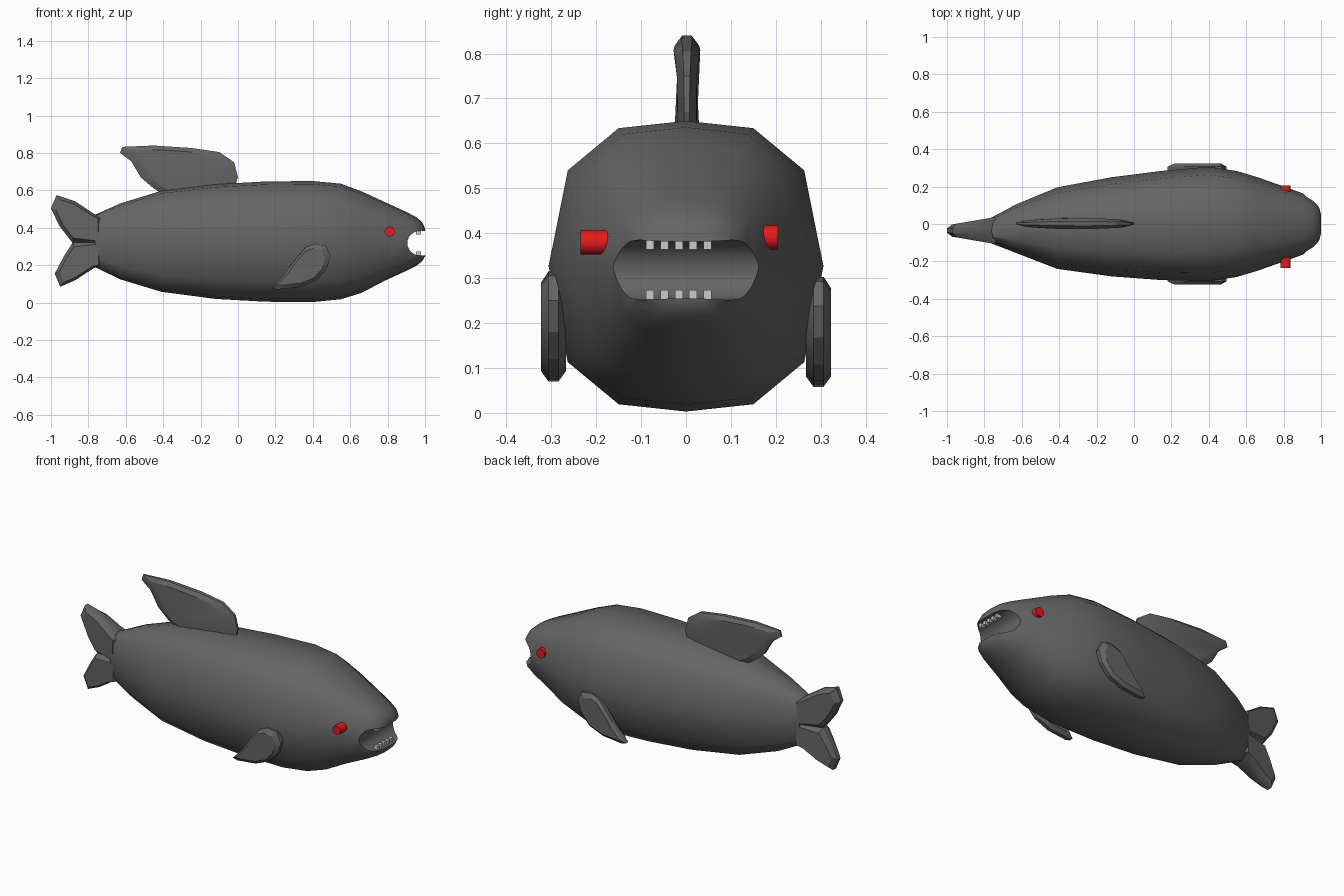
import bpy, bmesh, math
from mathutils import Vector

if "Cube" in bpy.data.objects:
    bpy.data.objects.remove(bpy.data.objects["Cube"])


def material(name, rgb):
    m = bpy.data.materials.new(name)
    m.diffuse_color = (*rgb, 1)
    m.use_nodes = True
    m.node_tree.nodes["Principled BSDF"].inputs["Base Color"].default_value = m.diffuse_color
    return m


GREY = material("dark_grey", (0.13, 0.13, 0.13))
RED = material("red", (0.8, 0.01, 0.01))
WHITE = material("tooth_white", (0.75, 0.75, 0.75))


def finish(name, bm, mat):
    bmesh.ops.recalc_face_normals(bm, faces=bm.faces)
    me = bpy.data.meshes.new(name)
    bm.to_mesh(me)
    bm.free()
    ob = bpy.data.objects.new(name, me)
    bpy.context.collection.objects.link(ob)
    me.materials.append(mat)
    return ob


def select(ob):
    bpy.ops.object.select_all(action='DESELECT')
    ob.select_set(True)
    bpy.context.view_layer.objects.active = ob


def smooth(ob, deg):
    select(ob)
    bpy.ops.object.shade_smooth_by_angle(angle=math.radians(deg))


def skin(bm, rings):
    """Bridge closed rings of points and cap both ends."""
    loops = [[bm.verts.new(p) for p in r] for r in rings]
    n = len(loops[0])
    for a, b in zip(loops, loops[1:]):
        for i in range(n):
            j = (i + 1) % n
            bm.faces.new((a[i], a[j], b[j], b[i]))
    bm.faces.new(loops[0])
    bm.faces.new(loops[-1][::-1])


def fin(name, outline, centre_y, thick, inset=0.8):
    """Plate with bevelled rims; thick(x) is half thickness."""
    c = sum((Vector(p) for p in outline), Vector((0, 0))) / len(outline)
    rings = []
    for s, k in ((-1, inset), (-0.4, 1), (0.4, 1), (1, inset)):
        ring = []
        for p in outline:
            q = c + (Vector(p) - c) * k
            ring.append((q.x, centre_y + s * thick(q.x), q.y))
        rings.append(ring)
    bm = bmesh.new()
    skin(bm, rings)
    ob = finish(name, bm, GREY)
    smooth(ob, 25)
    return ob


# Body: twelve-sided sections along x (x, bottom, top, half width, centre y)
stations = [
    (-0.765, 0.19, 0.47, 0.068, -0.035),
    (-0.63, 0.125, 0.53, 0.130, -0.025),
    (-0.41, 0.058, 0.598, 0.218, -0.022),
    (-0.12, 0.02, 0.633, 0.265, -0.015),
    (0.15, 0.005, 0.648, 0.292, -0.008),
    (0.40, 0.003, 0.65, 0.306, 0),
    (0.55, 0.018, 0.636, 0.283, 0),
    (0.66, 0.052, 0.595, 0.25, 0),
    (0.78, 0.115, 0.54, 0.208, 0),
    (0.90, 0.17, 0.485, 0.165, 0),
    (0.955, 0.198, 0.456, 0.138, 0),
    (0.985, 0.222, 0.43, 0.11, 0),
    (1.0, 0.248, 0.397, 0.075, 0)]
quarter = [(0, 1), (0.49, 0.95), (0.86, 0.66), (1, 0), (0.86, -0.66), (0.49, -0.95), (0, -1)]
section = quarter + [(-u, v) for u, v in quarter[-2:0:-1]]
bm = bmesh.new()
skin(bm, [[(x, cy + u * w, (lo + hi) / 2 + v * (hi - lo) / 2) for u, v in section]
          for x, lo, hi, w, cy in stations])
body = finish("body", bm, GREY)

# Mouth: rounded notch cut across the nose
bpy.ops.mesh.primitive_cylinder_add(vertices=24, radius=1, depth=1, location=(0.978, 0, 0.318),
                                    rotation=(math.pi / 2, 0, 0))
cutter = bpy.context.object
cutter.name = "mouth_cutter"
cutter.scale = (0.073, 0.067, 1)
cutter.hide_render = True
mod = body.modifiers.new("mouth", 'BOOLEAN')
mod.object = cutter
mod.operation = 'DIFFERENCE'
mod.solver = 'EXACT'
select(body)
bpy.ops.object.modifier_apply(modifier="mouth")
bpy.data.objects.remove(cutter)
smooth(body, 40)

# Teeth: two rows of five
bm = bmesh.new()
for z in (0.375, 0.263):
    for i in range(5):
        r = bmesh.ops.create_cube(bm, size=1)["verts"]
        bmesh.ops.scale(bm, verts=r, vec=(0.025, 0.018, 0.022))
        bmesh.ops.translate(bm, verts=r, vec=(0.965, -0.08 + 0.032 * i, z))
finish("teeth", bm, WHITE)

# Eyes: short cylinders sticking out of the head
for name, y0, y1, z in (("left_eye", 0.12, 0.205, 0.391), ("right_eye", -0.235, -0.12, 0.38)):
    bpy.ops.mesh.primitive_cylinder_add(vertices=24, radius=0.027, depth=y1 - y0,
                                        location=(0.811, (y0 + y1) / 2, z),
                                        rotation=(math.pi / 2, 0, 0))
    eye = bpy.context.object
    eye.name = name
    eye.data.materials.append(RED)
    smooth(eye, 40)

# Dorsal fin
fin("dorsal_fin",
    [(-0.63, 0.80), (-0.62, 0.833), (-0.45, 0.84), (-0.25, 0.827), (-0.10, 0.805),
     (-0.02, 0.75), (0, 0.67), (-0.02, 0.61), (-0.38, 0.57), (-0.45, 0.61), (-0.52, 0.67),
     (-0.57, 0.755)], 0.002, lambda x: 0.008 + 0.022 * max(0, 1 - ((x + 0.3) / 0.36) ** 2))

# Tail: two lobes thicker toward the body
tail_thick = lambda x: 0.028 + 0.17 * (x + 1)
fin("upper_tail_lobe",
    [(-0.72, 0.45), (-0.77, 0.475), (-0.87, 0.542), (-0.97, 0.575), (-1.0, 0.505),
     (-0.955, 0.41), (-0.885, 0.32), (-0.72, 0.30)], -0.035, tail_thick)
fin("lower_tail_lobe",
    [(-0.72, 0.34), (-0.885, 0.32), (-0.93, 0.25), (-0.98, 0.155), (-0.95, 0.085),
     (-0.87, 0.12), (-0.77, 0.185), (-0.72, 0.20)], -0.035, tail_thick)

# Side fins
side = [(0.18, 0.078), (0.24, 0.14), (0.29, 0.21), (0.36, 0.295), (0.41, 0.315), (0.47, 0.305),
        (0.495, 0.25), (0.475, 0.18), (0.42, 0.12), (0.33, 0.083), (0.21, 0.07)]
for name, s, dz in (("right_side_fin", -1, 0), ("left_side_fin", 1, -0.012)):
    fin(name, [(x, z + dz) for x, z in side], s * 0.295,
        lambda x: 0.028)
